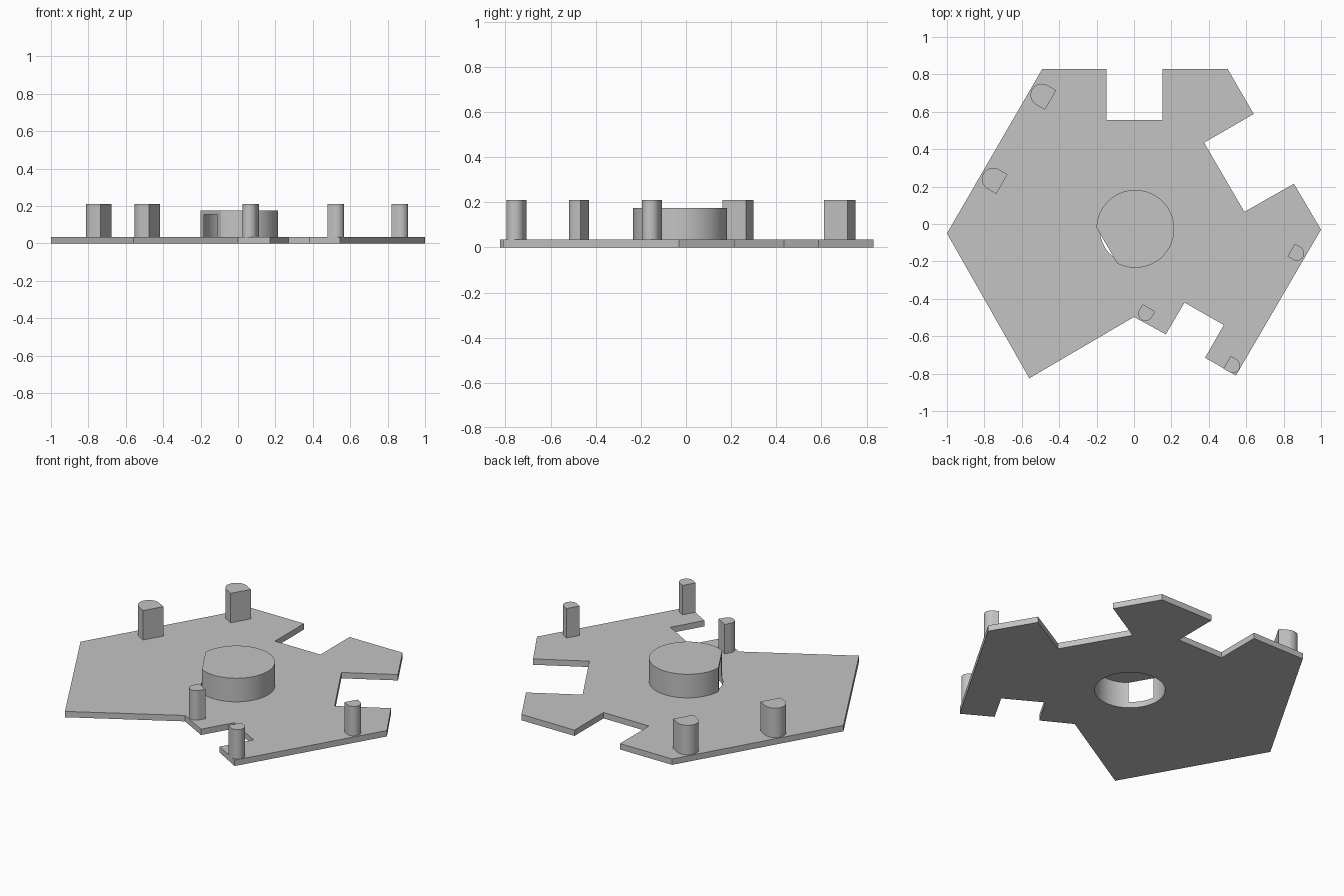
import bpy
import bmesh
from math import cos, sin, radians, degrees, acos

if "Cube" in bpy.data.objects:
    bpy.data.objects.remove(bpy.data.objects["Cube"], do_unlink=True)

grey = bpy.data.materials.new("mid_grey")
grey.use_nodes = True
grey.diffuse_color = (0.55, 0.55, 0.55, 1)
grey.node_tree.nodes["Principled BSDF"].inputs["Base Color"].default_value = (0.55, 0.55, 0.55, 1)

PLATE_TOP = 0.035


def arc(centre, radius, start, end, steps):
    """Points along an arc, angles in degrees."""
    return [(centre[0] + radius * cos(radians(start + (end - start) * i / steps)),
             centre[1] + radius * sin(radians(start + (end - start) * i / steps)))
            for i in range(steps + 1)]


def prism(name, outline, bottom, top):
    """Extrude a counter-clockwise outline between two heights."""
    bm = bmesh.new()
    base = bm.faces.new([bm.verts.new((x, y, bottom)) for x, y in outline])
    lid = bmesh.ops.extrude_face_region(bm, geom=[base])["geom"]
    bmesh.ops.translate(bm, vec=(0, 0, top - bottom),
                        verts=[v for v in lid if isinstance(v, bmesh.types.BMVert)])
    bmesh.ops.recalc_face_normals(bm, faces=bm.faces)
    mesh = bpy.data.meshes.new(name)
    bm.to_mesh(mesh)
    bm.free()
    mesh.materials.append(grey)
    obj = bpy.data.objects.new(name, mesh)
    bpy.context.collection.objects.link(obj)
    return obj


def activate(obj):
    bpy.ops.object.select_all(action='DESELECT')
    obj.select_set(True)
    bpy.context.view_layer.objects.active = obj


def cut(obj, cutter):
    activate(obj)
    mod = obj.modifiers.new("bore", 'BOOLEAN')
    mod.operation = 'DIFFERENCE'
    mod.solver = 'EXACT'
    mod.object = cutter
    bpy.ops.object.modifier_apply(modifier=mod.name)


def smooth(obj):
    activate(obj)
    bpy.ops.object.shade_smooth_by_angle(angle=radians(30))


# Notched base plate
plate_outline = [
    (-1, -0.05), (-0.56, -0.825), (0, -0.497), (0.17, -0.59), (0.27, -0.42),
    (0.48, -0.54), (0.38, -0.715), (0.545, -0.81), (1, -0.03), (0.855, 0.215),
    (0.59, 0.065), (0.375, 0.435), (0.64, 0.588), (0.5, 0.83), (0.152, 0.83),
    (0.152, 0.557), (-0.147, 0.557), (-0.147, 0.83), (-0.49, 0.83)]
plate = prism("base_plate", plate_outline, 0, PLATE_TOP)

# Hollow hub with one flat side; the bore breaks through the flat as a window
hub_centre = (0.007, -0.026)
hub_radius, flat_distance = 0.208, 0.176
half = degrees(acos(flat_distance / hub_radius))
hub = prism("centre_hub", arc(hub_centre, hub_radius, 210 + half, 570 - half, 72),
            PLATE_TOP, 0.175)
bore = prism("bore_cutter", arc(hub_centre, 0.19, 0, 355, 71), -0.1, 0.155)
cut(plate, bore)
cut(hub, bore)
bpy.data.objects.remove(bore, do_unlink=True)
smooth(plate)
smooth(hub)


# Upright posts: half-round on one side, squared off on the other
def post(name, centre, radius, facing):
    outline = arc(centre, radius, facing - 90, facing + 90, 24)
    dx, dy = cos(radians(facing)), sin(radians(facing))
    back = 0.9 * radius
    for x, y in (outline[-1], outline[0]):
        outline.append((x - back * dx, y - back * dy))
    smooth(prism(name, outline, PLATE_TOP, 0.21))


post("large_post_back", (-0.493, 0.69), 0.06, 150)
post("large_post_side", (-0.753, 0.24), 0.06, 150)
post("small_post_left", (0.871, -0.157), 0.039, -30)
post("small_post_corner", (0.528, -0.757), 0.039, -30)
post("small_post_front", (0.062, -0.479), 0.039, 240)
